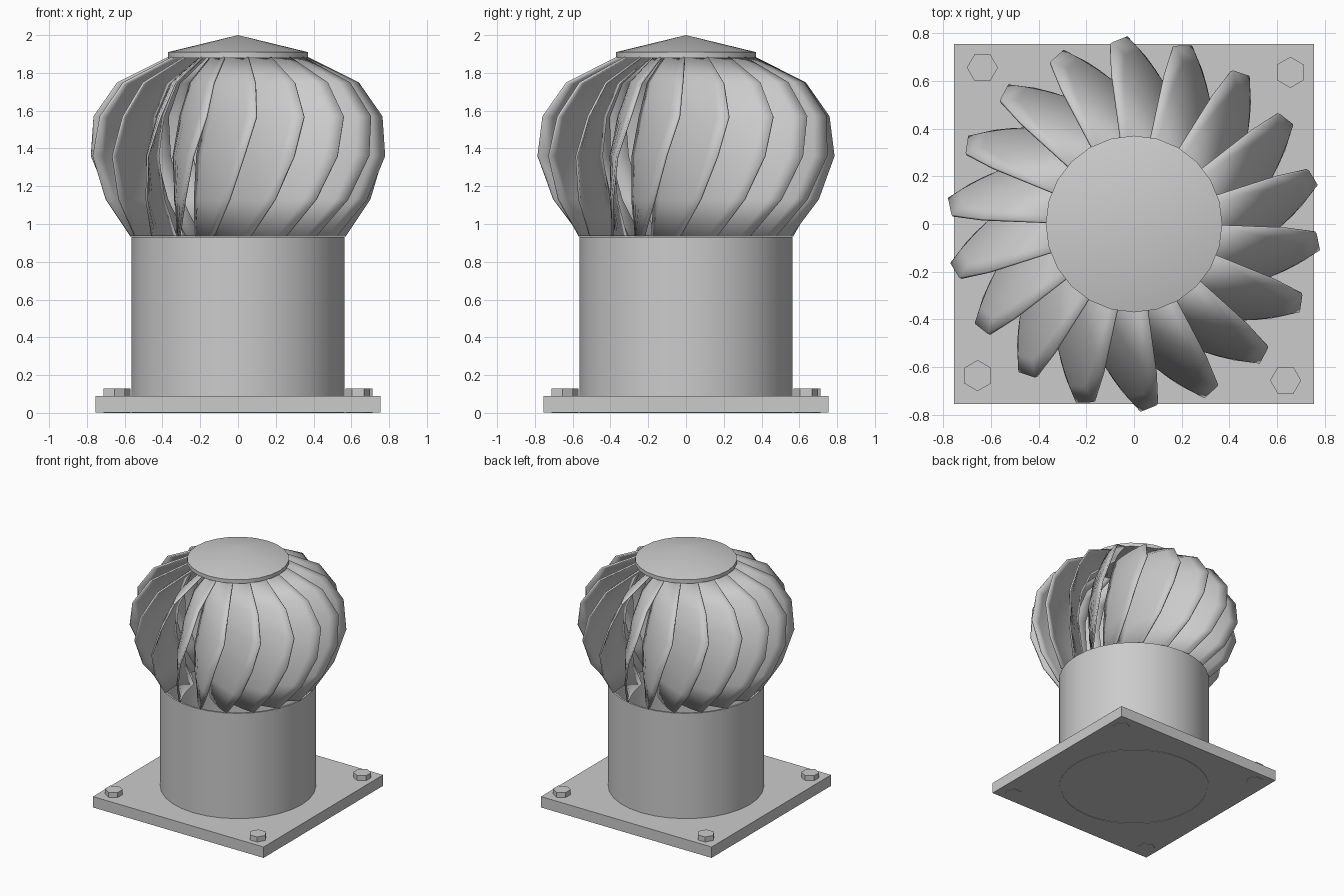
import bpy, bmesh, math
from mathutils import Matrix, Vector

if "Cube" in bpy.data.objects:
    bpy.data.objects.remove(bpy.data.objects["Cube"])


def finish(name, bm, smooth=None):
    bmesh.ops.recalc_face_normals(bm, faces=bm.faces)
    me = bpy.data.meshes.new(name)
    bm.to_mesh(me)
    bm.free()
    ob = bpy.data.objects.new(name, me)
    bpy.context.collection.objects.link(ob)
    if smooth:
        bpy.ops.object.select_all(action='DESELECT')
        ob.select_set(True)
        bpy.context.view_layer.objects.active = ob
        bpy.ops.object.shade_smooth_by_angle(angle=math.radians(smooth))
    return ob


def lathe(name, profile, n, closed=False, smooth=30):
    """Revolve (r, z) points about z; r = 0 makes a pole."""
    bm = bmesh.new()
    rings = []
    for r, z in profile:
        if r == 0:
            rings.append([bm.verts.new((0, 0, z))] * n)
        else:
            rings.append([bm.verts.new((r * math.cos(2 * math.pi * i / n),
                                        r * math.sin(2 * math.pi * i / n), z)) for i in range(n)])
    pairs = list(zip(rings, rings[1:])) + ([(rings[-1], rings[0])] if closed else [])
    for a, b in pairs:
        for i in range(n):
            j = (i + 1) % n
            bm.faces.new(list(dict.fromkeys((a[i], a[j], b[j], b[i]))))
    return finish(name, bm, smooth)


# square base plate
bm = bmesh.new()
bmesh.ops.create_cube(bm, size=1, matrix=Matrix.Translation((0, 0, 0.0465))
                      @ Matrix.Diagonal((1.51, 1.51, 0.087, 1)))
finish("base_plate", bm)

# hex bolts, turned a quarter about the centre each time
for k in range(4):
    bm = bmesh.new()
    bmesh.ops.create_cone(bm, cap_ends=True, segments=6, radius1=0.065, radius2=0.065, depth=0.13,
                          matrix=Matrix.Rotation(k * math.pi / 2, 4, 'Z')
                          @ Matrix.Translation((-0.635, 0.655, 0.065))
                          @ Matrix.Rotation(math.pi / 2, 4, 'Z'))
    finish(f"corner_bolt_{k + 1}", bm)

# thin-walled duct
lathe("duct_tube", [(0.565, 0), (0.565, 0.932), (0.55, 0.932), (0.55, 0)], 32, closed=True)

# shallow conical cap
lathe("top_cap", [(0, 1.88), (0.37, 1.88), (0.37, 1.91), (0, 2.0)], 24, smooth=30)

# twisted vanes: outer edge as (z, radius, azimuth, chord length), running steeply inward
EDGE = [(0.935, 0.572, 76.5, 0.33), (1.13, 0.705, 86, 0.41), (1.36, 0.787, 92, 0.46),
        (1.57, 0.766, 97, 0.45), (1.75, 0.64, 98, 0.38), (1.885, 0.37, 98.5, 0.23)]
COLS, COUNT = 6, 18
PITCH_OUT, PITCH_IN = 50, 68
bm = bmesh.new()
for k in range(COUNT):
    grid = []
    for z, r, az, chord in EDGE:
        a = az + 360 * k / COUNT
        p = Vector((r * math.cos(math.radians(a)), r * math.sin(math.radians(a)), z))
        row = [bm.verts.new(p)]
        for c in range(COLS):
            pitch = PITCH_OUT + (PITCH_IN - PITCH_OUT) * c / (COLS - 1)
            h = math.radians(a - 90 - pitch)
            p = p + Vector((math.cos(h), math.sin(h), 0)) * chord / COLS
            row.append(bm.verts.new(p))
        grid.append(row)
    for a, b in zip(grid, grid[1:]):
        for i in range(COLS):
            bm.faces.new((a[i + 1], a[i], b[i], b[i + 1]))
vanes = finish("turbine_vanes", bm, 30)
sol = vanes.modifiers.new("thickness", 'SOLIDIFY')
sol.thickness = 0.012
sol.offset = -1
